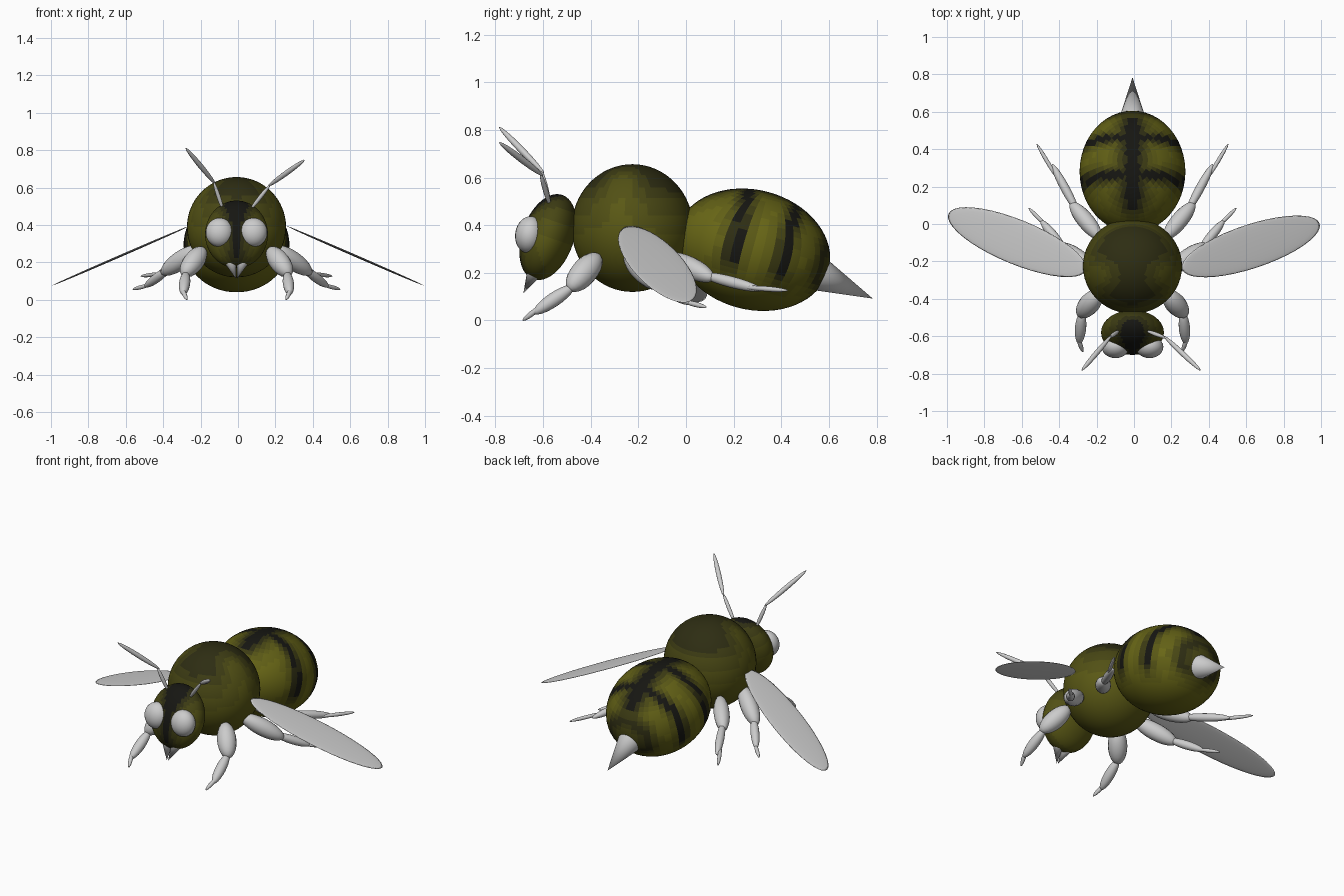
import bpy, bmesh
from math import radians, cos, sin, exp
from mathutils import Vector, Matrix

if "Cube" in bpy.data.objects:
    bpy.data.objects.remove(bpy.data.objects["Cube"])

CX = -0.008          # body centre line
TONES = 8


def finish(name, bm, mats=()):
    me = bpy.data.meshes.new(name)
    for f in bm.faces:
        f.smooth = True
    bm.to_mesh(me)
    bm.free()
    for m in mats:
        me.materials.append(m)
    ob = bpy.data.objects.new(name, me)
    bpy.context.collection.objects.link(ob)
    return ob


def fur_materials():
    dark, light = (0.008, 0.008, 0.006), (0.14, 0.135, 0.008)
    mats = []
    for i in range(TONES):
        t = i / (TONES - 1)
        m = bpy.data.materials.new("fur_%d" % i)
        m.diffuse_color = [a + (b - a) * t for a, b in zip(dark, light)] + [1]
        m.use_nodes = True
        m.node_tree.nodes["Principled BSDF"].inputs["Base Color"].default_value = m.diffuse_color
        mats.append(m)
    return mats


def ellipsoid(name, centre, radii, tilt=0, tone=None, segs=(24, 16), mats=()):
    """Ellipsoid tilted about x; tone(unit position) picks the fur shade."""
    bm = bmesh.new()
    bmesh.ops.create_uvsphere(bm, u_segments=segs[0], v_segments=segs[1], radius=1)
    if tone:
        for f in bm.faces:
            t = min(max(tone(f.calc_center_median().normalized()), 0), 1)
            f.material_index = round(t * (TONES - 1))
    bm.transform(Matrix.Translation(centre) @ Matrix.Rotation(radians(tilt), 4, 'X')
                 @ Matrix.Diagonal((*radii, 1)))
    return finish(name, bm, mats)


def aligned(a, b):
    d = b - a
    return Matrix.Translation((a + b) / 2) @ d.to_track_quat('Z', 'Y').to_matrix().to_4x4()


def spindles(name, parts):
    """Chain of stretched spheres, each given as (start, end, radius)."""
    bm = bmesh.new()
    for a, b, r in parts:
        a, b = Vector(a), Vector(b)
        m = aligned(a, b) @ Matrix.Diagonal((r, r, (b - a).length / 2, 1))
        bmesh.ops.create_uvsphere(bm, u_segments=16, v_segments=12, radius=1, matrix=m)
    return finish(name, bm)


def cone(name, a, b, r):
    a, b = Vector(a), Vector(b)
    bm = bmesh.new()
    bmesh.ops.create_cone(bm, cap_ends=True, segments=32, radius1=r, radius2=0,
                          depth=(b - a).length, matrix=aligned(a, b))
    ob = finish(name, bm)
    ob.data.set_sharp_from_angle(angle=radians(40))
    return ob


def side(p, s):
    return (CX + s * p[0], p[1], p[2])


def bump(v, c, w):
    return exp(-((v - c) / w) ** 2)


# fur shading: bands on the abdomen, dark back on thorax and head
def abdomen_tone(n):
    dark = max(bump(n.y, -0.24, 0.15), bump(n.y, 0.4, 0.13), 0.8 * bump(n.y, 0.9, 0.12))
    dark *= min(max((n.z + 0.65) / 0.4, 0), 1)
    spine = bump(n.x, 0, 0.35) * min(max((n.z - 0.3) / 0.4, 0), 1)
    return 0.95 - max(dark, spine)


def thorax_tone(n):
    back = min(max((n.z - 0.1) / 0.6, 0), 1)
    patch = bump(n.y, -0.2, 0.35) * bump(abs(n.x), 0.75, 0.4)
    return 0.75 - 0.65 * back * (1 - 0.8 * patch) - 0.2 * bump(n.z, 0.1, 0.2) * (1 - patch)


def head_tone(n):
    face = bump(n.x, 0, 0.45) * min(max(0.4 - n.y, 0), 1)
    return 0.65 - 0.6 * face - 0.4 * max(n.z, 0)


fur = fur_materials()
fine = (48, 32)
ellipsoid("thorax", (CX, -0.225, 0.388), (0.265, 0.255, 0.268), 0, thorax_tone, fine, fur)
ellipsoid("abdomen", (CX, 0.28, 0.297), (0.283, 0.33, 0.251), -15, abdomen_tone, fine, fur)
ellipsoid("head", (CX, -0.58, 0.35), (0.168, 0.109, 0.187), -19, head_tone, fine, fur)
cone("stinger", (CX, 0.535, 0.205), (CX, 0.784, 0.092), 0.08)

# legs: three spindles each, given for the right side
LEGS = {
    "front_leg": [((0.175, -0.365, 0.275), (0.285, -0.49, 0.13), 0.055),
                  ((0.27, -0.47, 0.145), (0.285, -0.64, 0.03), 0.03),
                  ((0.295, -0.60, 0.065), (0.265, -0.685, 0.0), 0.012)],
    "middle_leg": [((0.2, -0.25, 0.28), (0.4, -0.11, 0.14), 0.05),
                   ((0.36, -0.14, 0.165), (0.49, 0.02, 0.07), 0.025),
                   ((0.46, -0.01, 0.08), (0.555, 0.085, 0.056), 0.011)],
    "rear_leg": [((0.17, -0.08, 0.27), (0.33, 0.115, 0.175), 0.045),
                 ((0.29, 0.06, 0.195), (0.43, 0.32, 0.128), 0.024),
                 ((0.4, 0.24, 0.14), (0.512, 0.428, 0.126), 0.011)],
}

for s, tag in ((1, "right"), (-1, "left")):
    ellipsoid("eye_" + tag, side((0.091, -0.657, 0.36), s), (0.074, 0.06, 0.078), -8)
    cone("mandible_" + tag, side((0.035, -0.63, 0.215), s), side((0.004, -0.683, 0.113), s), 0.036)
    for name, parts in LEGS.items():
        spindles(name + "_" + tag, [(side(a, s), side(b, s), r) for a, b, r in parts])

# antennae are posed differently on each side
for tag, base, joint, tip in (
        ("right", (0.065, -0.57, 0.48), (0.172, -0.61, 0.615), (0.357, -0.784, 0.748)),
        ("left", (-0.08, -0.57, 0.48), (-0.13, -0.607, 0.63), (-0.28, -0.784, 0.812))):
    j = Vector(joint)
    start = j - (Vector(tip) - j) * 0.06
    spindles("antenna_" + tag, [(base, joint, 0.011), (start, tip, 0.014)])

# wings: thin flat ellipses sloping down and outward
for tag, s, centre, angle, length, width in (
        ("right", 1, (0.625, -0.12, 0.236), 16.7, 0.419, 0.118),
        ("left", -1, (-0.625, -0.097, 0.236), 20.4, 0.428, 0.12)):
    u, y = Vector((s * 0.917, 0, -0.398)), Vector((0, 1, 0))
    a = radians(angle)
    long, wide = u * cos(a) + y * sin(a), y * cos(a) - u * sin(a)
    frame = Matrix((long, wide, long.cross(wide))).transposed().to_4x4()
    bm = bmesh.new()
    bmesh.ops.create_uvsphere(bm, u_segments=40, v_segments=12, radius=1)
    bm.transform(Matrix.Translation(centre) @ frame @ Matrix.Diagonal((length, width, 0.006, 1)))
    bmesh.ops.recalc_face_normals(bm, faces=bm.faces)
    finish("wing_" + tag, bm)
